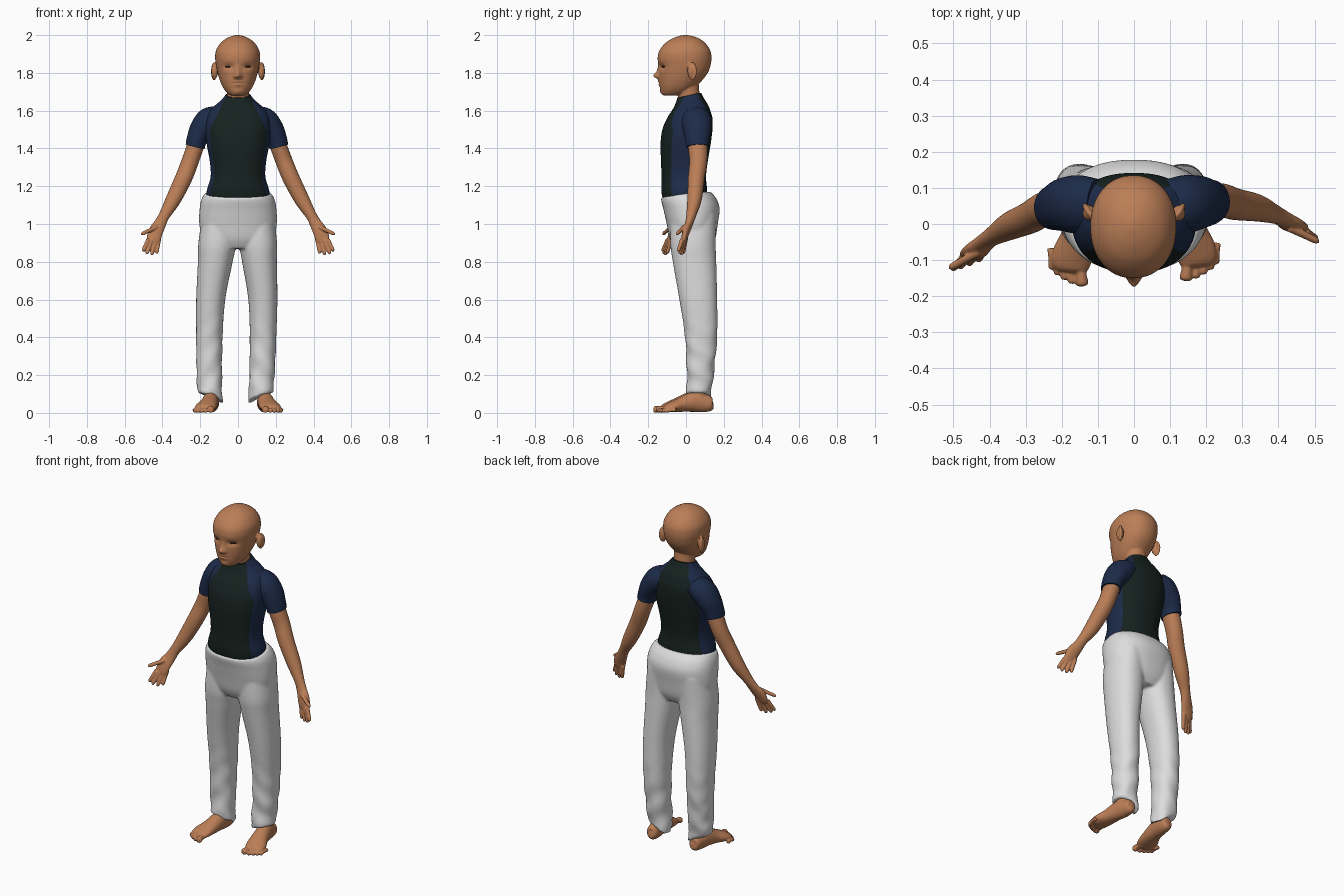
import bpy, bmesh, math
from mathutils import Vector

cube = bpy.data.objects.get("Cube")
if cube:
    bpy.data.objects.remove(cube)


def material(name, rgb):
    m = bpy.data.materials.new(name)
    m.use_nodes = True
    m.diffuse_color = (*rgb, 1)
    m.node_tree.nodes["Principled BSDF"].inputs["Base Color"].default_value = (*rgb, 1)
    return m


SKIN = material("skin", (0.5, 0.21, 0.095))
GREEN = material("dark green cloth", (0.008, 0.016, 0.014))
NAVY = material("navy cloth", (0.012, 0.024, 0.066))
WHITE = material("white cloth", (0.72, 0.72, 0.72))
DARK = material("dark brown eye", (0.03, 0.012, 0.008))
X, Y, Z = Vector((1, 0, 0)), Vector((0, 1, 0)), Vector((0, 0, 1))


def smooth_path(keys, steps):
    """Catmull-Rom samples through keys of (x, y, z, half width, half depth)."""
    k = [Vector(p) for p in keys]
    k = [k[0]] + k + [k[-1]]
    out = []
    for i in range(1, len(k) - 2):
        a, b, c, d = k[i - 1:i + 3]
        for j in range(steps):
            t = j / steps
            out.append((b * 2 + (c - a) * t + (a * 2 - b * 5 + c * 4 - d) * t ** 2
                        + (b * 3 - a - c * 3 + d) * t ** 3) * 0.5)
    return out + [k[-1]]


def loft(bm, keys, ref=None, n=32, steps=6, power=2.0, warp=None, paint=None):
    """Skin closed rings along a path; with no ref the rings stay level."""
    path = smooth_path(keys, steps)
    mid = [Vector(p[:3]) for p in path]
    rings = []
    for i, p in enumerate(path):
        u, v = X, Y
        if ref:
            t = (mid[min(i + 1, len(mid) - 1)] - mid[max(i - 1, 0)]).normalized()
            u = ref.cross(t).normalized()
            v = t.cross(u)
        ring = []
        for j in range(n):
            a = math.tau * j / n
            c, s = math.cos(a), math.sin(a)
            co = (mid[i] + u * max(p[3], 0.0005) * math.copysign(abs(c) ** (2 / power), c)
                  + v * max(p[4], 0.0005) * math.copysign(abs(s) ** (2 / power), s))
            ring.append(bm.verts.new(warp(co) if warp else co))
        rings.append(ring)
    for a, b in zip(rings, rings[1:]):
        for j in range(n):
            m = (j + 1) % n
            f = bm.faces.new((a[j], a[m], b[m], b[j]))
            if paint:
                f.material_index = paint(math.tau * (j + 0.5) / n, f.calc_center_median())
    bm.faces.new(rings[0][::-1])
    bm.faces.new(rings[-1])


def finish(bm, name, mats, voxel=0, rounds=3):
    """Turn the bmesh into an object, fusing its shells when a voxel size is given."""
    bmesh.ops.recalc_face_normals(bm, faces=bm.faces)
    me = bpy.data.meshes.new(name)
    bm.to_mesh(me)
    bm.free()
    for m in mats:
        me.materials.append(m)
    ob = bpy.data.objects.new(name, me)
    bpy.context.collection.objects.link(ob)
    bpy.ops.object.select_all(action="DESELECT")
    ob.select_set(True)
    bpy.context.view_layer.objects.active = ob
    bpy.ops.object.shade_smooth_by_angle(angle=math.radians(50))
    if voxel:
        r = ob.modifiers.new("fuse", "REMESH")
        r.mode, r.voxel_size, r.use_smooth_shade = "VOXEL", voxel, True
        s = ob.modifiers.new("soften", "SMOOTH")
        s.factor, s.iterations = 0.5, rounds
    return ob


# Head with sculpted face, ears and neck
BUMPS = [(0, 1.785, .016, .015, -.030), (0, 1.81, .012, .025, -.010), (.05, 1.832, .026, .015, .012),
         (.016, 1.779, .008, .008, -.008), (0, 1.754, .024, .006, -.007), (0, 1.737, .02, .007, -.007),
         (0, 1.746, .03, .003, .005), (0, 1.70, .022, .012, -.006)]


def face(p):
    if p.y < -0.03:
        p = p.copy()
        p.y += sum(d * math.exp(-((abs(p.x) - x) / sx) ** 2 - ((p.z - z) / sz) ** 2)
                   for x, z, sx, sz, d in BUMPS)
    return p


bm = bmesh.new()
skull = [(1.68, .03, -.118, -.05), (1.69, .052, -.128, .0), (1.72, .076, -.137, .045), (1.76, .094, -.142, .085),
         (1.80, .106, -.144, .115), (1.84, .114, -.146, .13), (1.88, .119, -.15, .135), (1.92, .114, -.14, .128),
         (1.96, .089, -.107, .1), (1.985, .055, -.066, .063), (1.998, .02, -.025, .022), (2.0, .002, -.002, .002)]
loft(bm, [(-.002, (f + b) / 2, z, w, (b - f) / 2) for z, w, f, b in skull], n=96, power=2.15, warp=face)
loft(bm, [(0, .03, 1.58, .062, .06), (0, .015, 1.68, .058, .058), (0, .005, 1.77, .062, .06)])
for s in (-1, 1):
    centre, out = Vector((s * .124, .03, 1.808)), Vector((s * .5, .85, 0))
    rim = [centre + out * .024 * math.cos(a) + Z * .042 * math.sin(a) for a in (2.6, 2, 1.4, .8, .2, -.4, -1, -1.6)]
    loft(bm, [(*p, .007, .007) for p in rim], ref=Vector((.85, -s * .5, 0)), n=12)
    for dz, w in ((0, 1), ):
        loft(bm, [(*(centre + Z * h), .004 + .014 * r, .004 + .018 * r)
                  for h, r in ((-.042, 0), (-.025, .7), (0, 1), (.025, .8), (.04, 0))], n=20)
finish(bm, "head", [SKIN], 0.004, 2)

# Eyes
for s, side in ((1, "left"), (-1, "right")):
    bm = bmesh.new()
    loft(bm, [(s * (.05 + d), -.12 + max(d, -.01) * .35, 1.833, r * .006, r * .008)
              for d, r in ((-.02, .1), (-.012, .75), (0, 1), (.012, .75), (.02, .1))], ref=Y, n=16)
    finish(bm, side + "_eye", [DARK])


# Shirt body: green panels, navy raglan shoulders and side strips
def collar(p):
    return Vector((p.x, p.y, p.z + max(0, p.z - 1.58) * 2.2 * p.y))


def shirt_colour(angle, c):
    shoulder = c.z > 1.45 and abs(c.x) > .07 + (1.66 - c.z) * .5
    return int(shoulder or (abs(math.sin(angle)) < .5 and c.z < 1.6))


bm = bmesh.new()
trunk = [(1.10, .16, -.115, .105), (1.17, .166, -.13, .112), (1.25, .145, -.13, .106), (1.33, .149, -.132, .115),
         (1.42, .165, -.135, .13), (1.5, .172, -.125, .14), (1.56, .168, -.1, .14), (1.60, .148, -.077, .127),
         (1.63, .115, -.062, .11), (1.65, .09, -.054, .095), (1.678, .066, -.046, .08)]
loft(bm, [(0, (f + b) / 2, z, w, (b - f) / 2) for z, w, f, b in trunk], n=128, steps=8, power=2.3,
     warp=collar, paint=shirt_colour)
finish(bm, "shirt_body", [GREEN, NAVY])


# Arms, hands and sleeves; the right arm swings further forward
def place_arm(side):
    def move(p):
        if side > 0:
            return p
        return Vector((-p.x - .024 * (p.z - .95), p.y - .12 * (1.55 - p.z), p.z))
    return move


SLEEVE = [(.09, .05, 1.57, .058, .072), (.14, .055, 1.545, .07, .08), (.18, .06, 1.5, .063, .074),
          (.205, .06, 1.45, .054, .065), (.216, .062, 1.41, .051, .06)]
ARM = [(.19, .06, 1.47, .044, .05), (.215, .062, 1.41, .045, .051), (.245, .065, 1.33, .045, .047),
       (.28, .055, 1.245, .045, .044), (.338, .045, 1.13, .04, .038), (.388, .027, 1.045, .029, .026),
       (.412, .015, 1.0, .032, .021), (.435, 0, .96, .038, .02), (.45, -.01, .915, .035, .014),
       (.455, -.013, .895, .014, .006)]
FINGERS = [((.418, 0, .925), (.434, -.015, .842)), ((.438, -.008, .915), (.461, -.025, .834)),
           ((.458, -.015, .915), (.487, -.035, .84)), ((.474, -.02, .92), (.506, -.042, .855)),
           ((.43, -.01, .985), (.513, -.05, .945))]
for s, side in ((1, "left"), (-1, "right")):
    move = place_arm(s)
    bm = bmesh.new()
    loft(bm, ARM, ref=Y, warp=move)
    for base, tip in FINGERS:
        a, b = Vector(base), Vector(tip)
        loft(bm, [(*a.lerp(b, t), r, r) for t, r in ((0, .012), (.5, .0105), (.88, .0095), (1, .003))],
             ref=Y, n=14, warp=move)
    finish(bm, side + "_arm", [SKIN], 0.004, 2)
    bm = bmesh.new()
    loft(bm, SLEEVE, ref=Y, n=48, warp=move)
    finish(bm, side + "_sleeve", [NAVY])


# Trousers: hips and two legs fused, with creased, uneven hems
def waist(p):
    return Vector((p.x, p.y, p.z + max(0, p.z - 1.08) * 2 * min(p.y, .05)))


def place_leg(side):
    def move(p):
        low = max(0, .55 - p.z) / .45
        inward = max(0, (.15 - p.x) / .07)
        drop = .065 * inward * max(0, 1 - p.z / .3) * (1.2 if p.y > .05 else .8)
        return Vector((side * p.x - .016 * (1 - p.z) + .003 * low * math.sin(p.z * 55 + p.y * 30),
                       p.y + .005 * low * math.sin(p.z * 42 + p.x * 40), p.z - drop))
    return move


bm = bmesh.new()
hips = [(.87, .12, -.06, .13), (.92, .185, -.085, .155), (1.0, .205, -.102, .168), (1.08, .203, -.12, .178),
        (1.13, .193, -.13, .16), (1.162, .174, -.133, .13)]
loft(bm, [(0, (f + b) / 2, z, w, (b - f) / 2) for z, w, f, b in hips], n=64, power=2.3, warp=waist)
LEG = [(.1, .04, 1.05, .09, .12), (.108, .037, .9, .1, .12), (.117, .045, .8, .092, .115), (.138, .065, .6, .077, .1),
       (.142, .08, .4, .07, .085), (.139, .075, .2, .067, .07), (.133, .068, .105, .067, .066)]
for s in (1, -1):
    loft(bm, LEG, n=48, steps=10, power=2.2, warp=place_leg(s))
finish(bm, "trousers", [WHITE], 0.008, 4)

# Feet with toes and ankles
FOOT = [(.135, .145, .045, .008, .012), (.135, .134, .045, .03, .036), (.138, .09, .053, .038, .05),
        (.145, .04, .058, .042, .053), (.155, -.02, .045, .048, .04), (.17, -.07, .033, .056, .029),
        (.178, -.105, .025, .05, .02), (.18, -.118, .024, .03, .01)]
TOES = [(.143, -.158, .018), (.17, -.151, .0125), (.191, -.14, .012), (.21, -.127, .0115), (.225, -.112, .011)]
for s, side in ((1, "left"), (-1, "right")):
    def move(p, s=s):
        return Vector((s * p.x, p.y - (.015 if s < 0 else 0), p.z))
    bm = bmesh.new()
    loft(bm, FOOT, ref=Z, warp=move)
    loft(bm, [(.14, .075, .05, .035, .042), (.14, .072, .12, .033, .038), (.14, .075, .25, .038, .042)], warp=move)
    for x, y, r in TOES:
        loft(bm, [(x + d * .1, y + d, r + .004 * t, r * w, r * w)
                  for d, w, t in ((.06, .9, 1), (.03, .85, 1), (.01, 1, 0), (.003, .8, 0), (0, .2, 0))],
             ref=Z, n=16, warp=move)
    finish(bm, side + "_foot", [SKIN], 0.004, 2)
